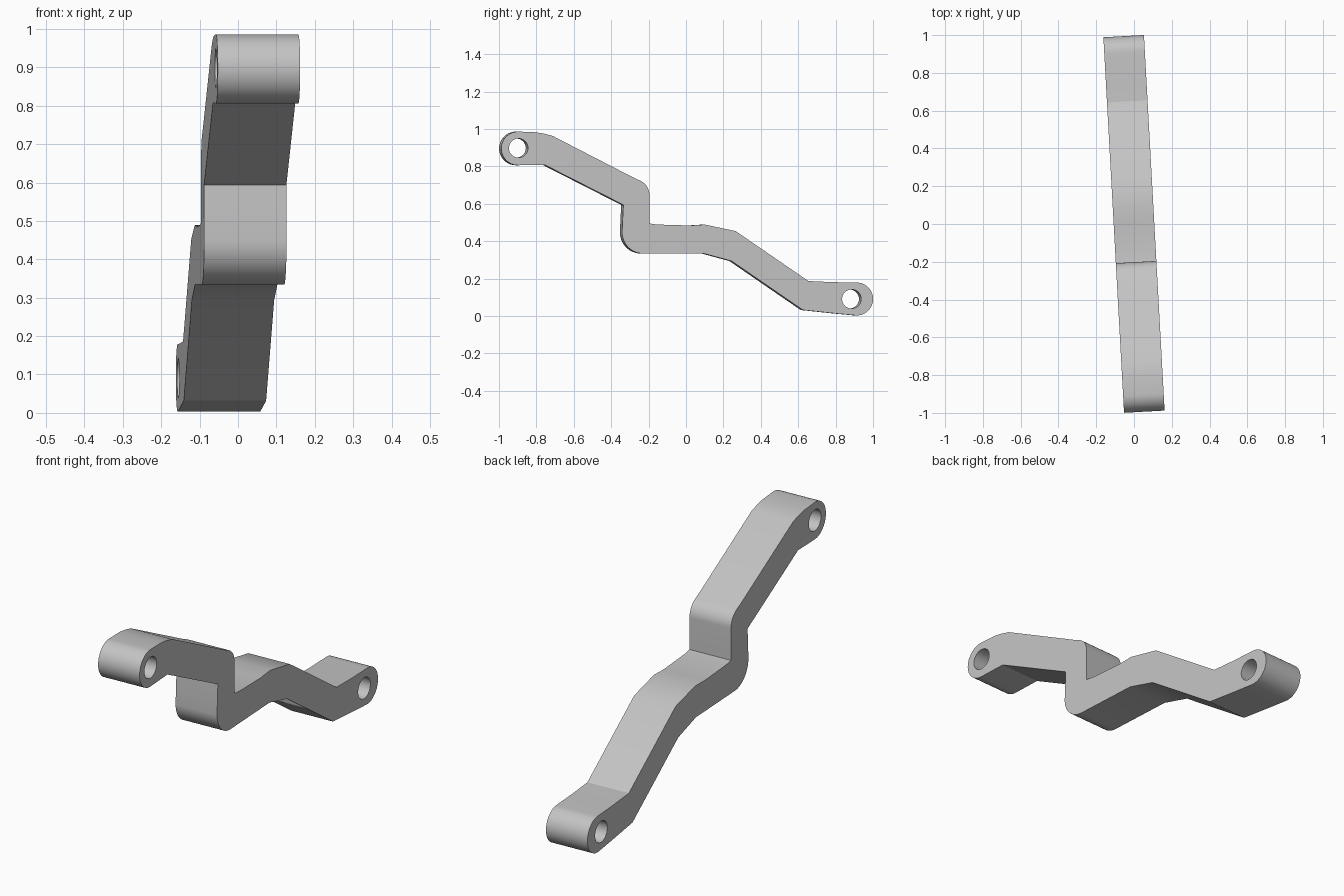
import bpy
import bmesh
from math import cos, sin, radians

cube = bpy.data.objects.get("Cube")
if cube:
    bpy.data.objects.remove(cube, do_unlink=True)

WIDTH = 0.215
YAW = 3.15


def arc(cy, cz, ry, rz, start, end, steps=12):
    """Points along an elliptical arc, angles in degrees."""
    angles = [radians(start + (end - start) * i / steps) for i in range(steps + 1)]
    return [(cy + ry * cos(a), cz + rz * sin(a)) for a in angles]


# Side outline: upper edge from front to rear, then lower edge back again
outline = arc(-0.905, 0.896, 0.09, 0.09, 270, 90, 24)
outline += [(-0.815, 0.983), (-0.77, 0.976), (-0.72, 0.963)]
outline += [(-0.285, 0.739)]
outline += arc(-0.285, 0.649, 0.083, 0.082, 66, 0, 10)
outline += [(-0.202, 0.495), (-0.16, 0.489), (0.015, 0.484), (0.095, 0.489)]
outline += [(0.26, 0.454), (0.65, 0.187), (0.78, 0.181)]
outline += arc(0.908, 0.091, 0.088, 0.088, 90, -90, 24)
outline += [(0.80, 0.013), (0.62, 0.032), (0.238, 0.294), (0.09, 0.334)]
outline += arc(-0.235, 0.447, 0.113, 0.113, 270, 180, 14)
outline += [(-0.345, 0.52), (-0.341, 0.594), (-0.762, 0.808)]

# Bolt holes at both ends
holes = [arc(y, z, 0.051, 0.051, 0, 360, 40)[:-1]
         for y, z in ((-0.903, 0.898), (0.881, 0.091))]

# Extruded flat profile with the holes left open
curve = bpy.data.curves.new("stepped_arm", "CURVE")
curve.dimensions = "2D"
curve.fill_mode = "BOTH"
curve.extrude = WIDTH / 2
for loop in [outline] + holes:
    spline = curve.splines.new("POLY")
    spline.points.add(len(loop) - 1)
    for point, (y, z) in zip(spline.points, loop):
        point.co = (y, z, 0, 1)
    spline.use_cyclic_u = True

arm = bpy.data.objects.new("stepped_arm", curve)
bpy.context.collection.objects.link(arm)
arm.rotation_euler = (radians(90), 0, radians(90 + YAW))

# Turn into a clean, closed mesh
bpy.ops.object.select_all(action="DESELECT")
arm.select_set(True)
bpy.context.view_layer.objects.active = arm
bpy.ops.object.convert(target="MESH")
arm = bpy.context.object
bm = bmesh.new()
bm.from_mesh(arm.data)
bmesh.ops.remove_doubles(bm, verts=bm.verts, dist=0.0001)
bmesh.ops.recalc_face_normals(bm, faces=bm.faces)
bm.to_mesh(arm.data)
bm.free()
bpy.ops.object.shade_smooth_by_angle(angle=radians(25))

# Plain grey metal
grey = bpy.data.materials.new("light_grey")
grey.use_nodes = True
colour = (0.55, 0.55, 0.55, 1)
grey.diffuse_color = colour
grey.node_tree.nodes["Principled BSDF"].inputs["Base Color"].default_value = colour
arm.data.materials.clear()
arm.data.materials.append(grey)
